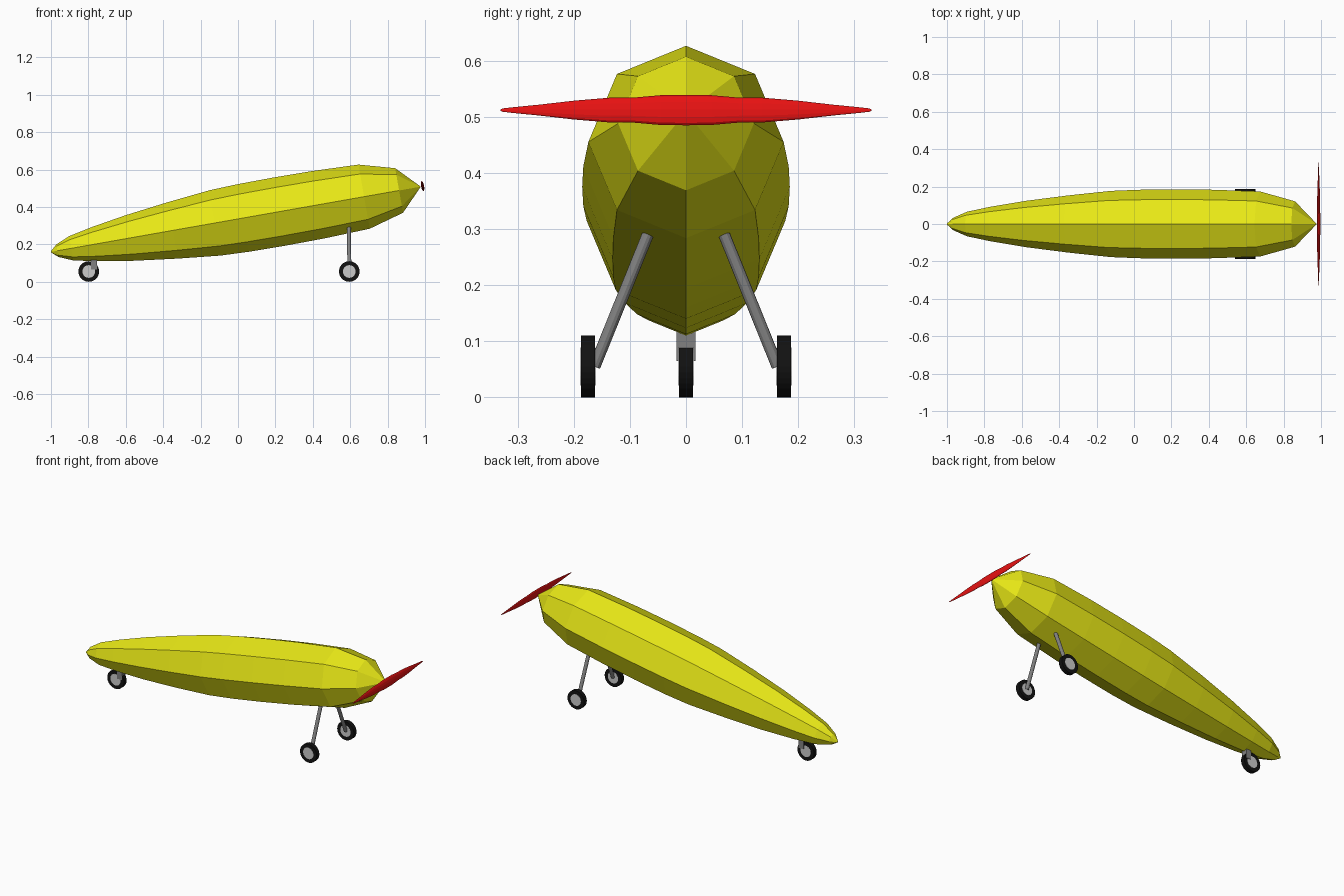
import bpy, bmesh, math
from mathutils import Vector, Matrix

if "Cube" in bpy.data.objects:
    bpy.data.objects.remove(bpy.data.objects["Cube"])


def mat(name, r, g, b):
    m = bpy.data.materials.new(name)
    m.diffuse_color = (r, g, b, 1)
    m.use_nodes = True
    m.node_tree.nodes["Principled BSDF"].inputs["Base Color"].default_value = m.diffuse_color
    return m


YELLOW = mat("yellow paint", 0.8, 0.8, 0.008)
RED = mat("red paint", 0.8, 0.006, 0.006)
BLACK = mat("black rubber", 0.006, 0.006, 0.006)
STEEL = mat("grey metal", 0.22, 0.22, 0.22)
HUB = mat("light grey hub", 0.6, 0.6, 0.6)


def add(name, bm, *materials):
    bmesh.ops.recalc_face_normals(bm, faces=bm.faces)
    me = bpy.data.meshes.new(name)
    bm.to_mesh(me)
    bm.free()
    ob = bpy.data.objects.new(name, me)
    for m in materials:
        me.materials.append(m)
    bpy.context.collection.objects.link(ob)
    return ob


def loft(name, rings, material):
    """Skin a list of equal-length point rings and cap both ends."""
    bm = bmesh.new()
    vs = [[bm.verts.new(p) for p in r] for r in rings]
    n = len(vs[0])
    for a, b in zip(vs, vs[1:]):
        for i in range(n):
            bm.faces.new((a[i], a[(i + 1) % n], b[(i + 1) % n], b[i]))
    bm.faces.new(vs[0])
    bm.faces.new(vs[-1])
    return add(name, bm, material)


def rod(name, p, q, r, material, sides=12):
    p, q = Vector(p), Vector(q)
    d = q - p
    m = Matrix.Translation((p + q) / 2) @ d.to_track_quat('Z', 'Y').to_matrix().to_4x4()
    bm = bmesh.new()
    bmesh.ops.create_cone(bm, cap_ends=True, segments=sides, radius1=r, radius2=r,
                          depth=d.length, matrix=m)
    return add(name, bm, material)


# Everything on the body follows an axis pitched nose-up by ten degrees
PITCH = math.radians(10)
AXIS = Vector((math.cos(PITCH), 0, math.sin(PITCH)))
UP = Vector((-math.sin(PITCH), 0, math.cos(PITCH)))
SIDE = Vector((0, 1, 0))
TAIL = Vector((-1, 0, 0.16))

# Fuselage: octagonal sections (distance from tail, radius)
stations = [(0, 0.003), (0.035, 0.034), (0.11, 0.066), (0.24, 0.093), (0.43, 0.124),
            (0.66, 0.153), (0.89, 0.177), (1.04, 0.183), (1.24, 0.185), (1.45, 0.183),
            (1.70, 0.174), (1.89, 0.121), (2.005, 0.003)]
rings = []
for s, r in stations:
    rings.append([TAIL + AXIS * s + UP * r * math.cos(a) + SIDE * r * math.sin(a)
                  for a in (k * math.pi / 4 for k in range(8))])
loft("fuselage", rings, YELLOW)

# Propeller: thin elliptical sections across the span (y, half height)
half = [(0.0, 0.0275), (0.045, 0.027), (0.095, 0.0225), (0.135, 0.0225),
        (0.20, 0.017), (0.26, 0.010), (0.31, 0.005), (0.327, 0.003), (0.331, 0.0008)]
span = [(-y, h) for y, h in reversed(half[1:])] + half
centre = Vector((0.987, 0, 0.512))
rings = []
for y, h in span:
    rings.append([centre + SIDE * y + UP * h * math.sin(a) + AXIS * h * 0.3 * math.cos(a)
                  for a in (k * math.pi / 6 for k in range(12))])
loft("propeller", rings, RED)

# Wheels with light hub discs on both sides
R, HALF_W = 0.055, 0.0125
for label, x, y in (("left", 0.595, 0.175), ("right", 0.595, -0.175), ("tail", -0.798, 0)):
    rod(label + "_tyre", (x, y - HALF_W, R), (x, y + HALF_W, R), R, BLACK, 32)
    w = HALF_W + 0.0008
    rod(label + "_hub", (x, y - w, R), (x, y + w, R), 0.034, HUB, 24)

# Main landing gear struts
for label, sgn in (("left", 1), ("right", -1)):
    rod(label + "_strut", (0.592, sgn * 0.06, 0.31), (0.596, sgn * 0.163, 0.055), 0.0105, STEEL)

# Tail wheel fork: a block above the tyre and two legs beside it
def box(name, size, loc, material):
    bm = bmesh.new()
    bmesh.ops.create_cube(bm, size=1, matrix=Matrix.Translation(loc) @ Matrix.Diagonal((*size, 1)))
    return add(name, bm, material)


box("tail_strut", (0.032, 0.033, 0.05), (-0.770, 0, 0.113), STEEL)
for label, sgn in (("left", 1), ("right", -1)):
    box(label + "_tail_fork", (0.032, 0.003, 0.035), (-0.770, sgn * 0.015, 0.0825), STEEL)
